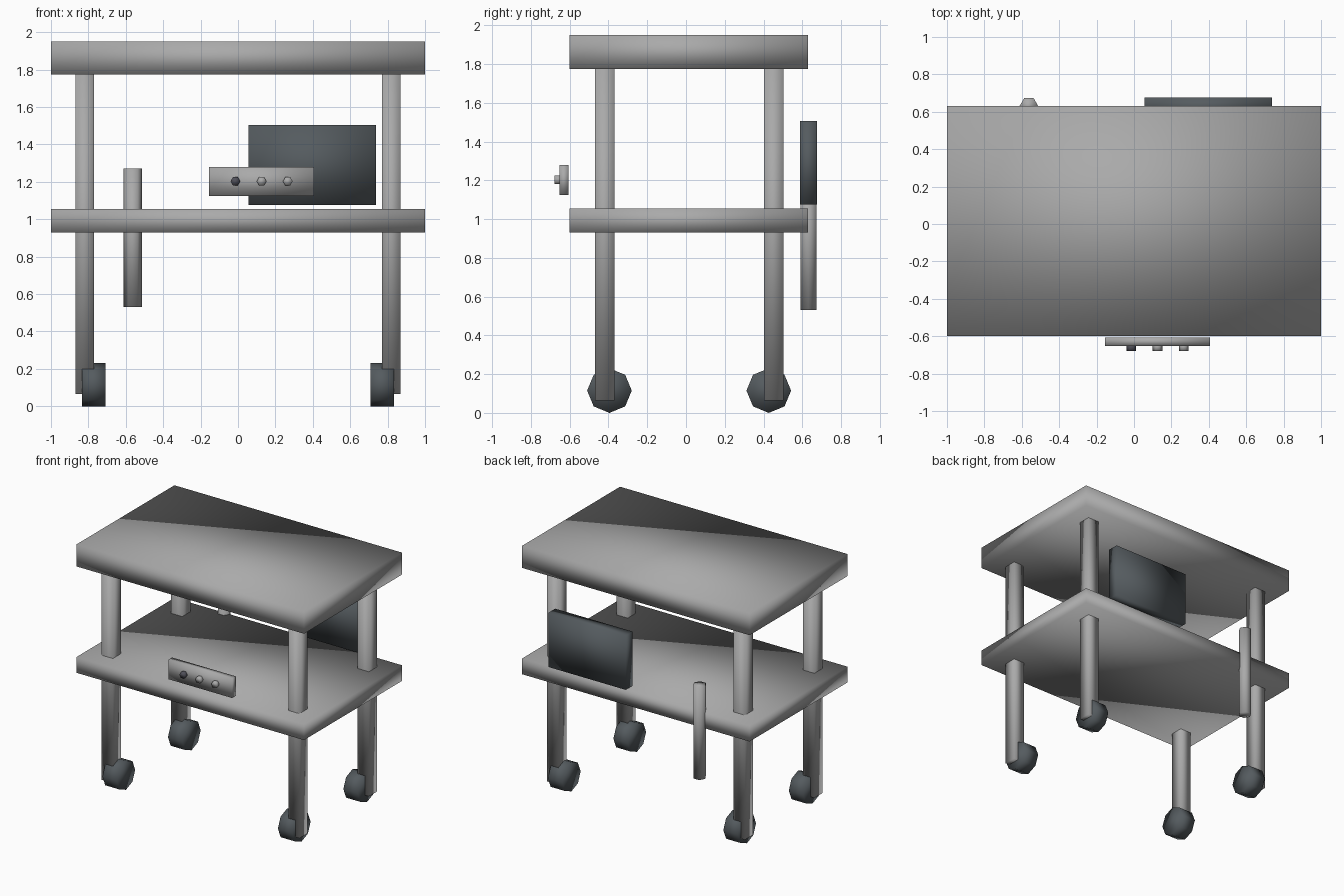
import bpy
import math
from mathutils import Matrix

default = bpy.data.objects.get("Cube")
if default:
    bpy.data.objects.remove(default, do_unlink=True)


def make_material(name, rgb):
    mat = bpy.data.materials.new(name)
    mat.use_nodes = True
    colour = (*rgb, 1.0)
    mat.diffuse_color = colour
    mat.node_tree.nodes["Principled BSDF"].inputs["Base Color"].default_value = colour
    return mat


GREY = make_material("light_grey", (0.40, 0.40, 0.40))
DARK = make_material("dark_slate", (0.09, 0.105, 0.115))
KNOB = make_material("dark_knob", (0.08, 0.08, 0.10))


def finish(name, mat):
    obj = bpy.context.object
    obj.name = name
    obj.data.materials.append(mat)
    bpy.ops.object.shade_smooth()
    return obj


def box(name, x, y, z, mat):
    """Box from (min, max) ranges on each axis."""
    bpy.ops.mesh.primitive_cube_add(size=1)
    ranges = (x, y, z)
    size = [b - a for a, b in ranges]
    centre = [(a + b) / 2 for a, b in ranges]
    bpy.context.object.data.transform(
        Matrix.Translation(centre) @ Matrix.Diagonal((*size, 1)))
    return finish(name, mat)


def prism(name, sides, radius, depth, centre, axis, mat):
    """Regular prism along the x, y or z axis."""
    bpy.ops.mesh.primitive_cylinder_add(vertices=sides, radius=radius, depth=depth)
    turn = Matrix.Rotation(math.pi / 2, 4, "Z") if axis != "x" else Matrix()
    if axis == "x":
        turn = Matrix.Rotation(math.pi / 2, 4, "Y")
    elif axis == "y":
        turn = Matrix.Rotation(math.pi / 2, 4, "X") @ turn
    bpy.context.object.data.transform(Matrix.Translation(centre) @ turn)
    return finish(name, mat)


# Shelves
box("top_shelf", (-1, 1), (-0.6, 0.63), (1.775, 1.95), GREY)
box("lower_shelf", (-1, 1), (-0.6, 0.63), (0.93, 1.055), GREY)

# Square legs, each with a wheel set slightly inwards
MID_Y = 0.016
for side, sx in (("left", 1), ("right", -1)):
    for end, sy in (("front", -1), ("back", 1)):
        x, y = sx * 0.82, MID_Y + sy * 0.436
        box(f"{end}_{side}_leg", (x - 0.049, x + 0.049), (y - 0.05, y + 0.05),
            (0.065, 1.8), GREY)
        prism(f"{end}_{side}_wheel", 8, 0.115, 0.126,
              (sx * 0.771, MID_Y + sy * 0.411, 0.115), "x", DARK)

# Rear panel and upright rod
box("rear_panel", (0.057, 0.738), (0.588, 0.675), (1.075, 1.505), DARK)
prism("rear_rod", 6, 0.049, 0.74, (-0.562, 0.632, 0.9), "z", GREY)

# Front control box with three knobs
box("control_box", (-0.155, 0.405), (-0.652, -0.606), (1.125, 1.28), GREY)
for i, mat in enumerate((KNOB, GREY, GREY)):
    prism(f"control_knob_{i + 1}", 6, 0.026, 0.04,
          (-0.014 + 0.14 * i, -0.659, 1.203), "y", mat)
